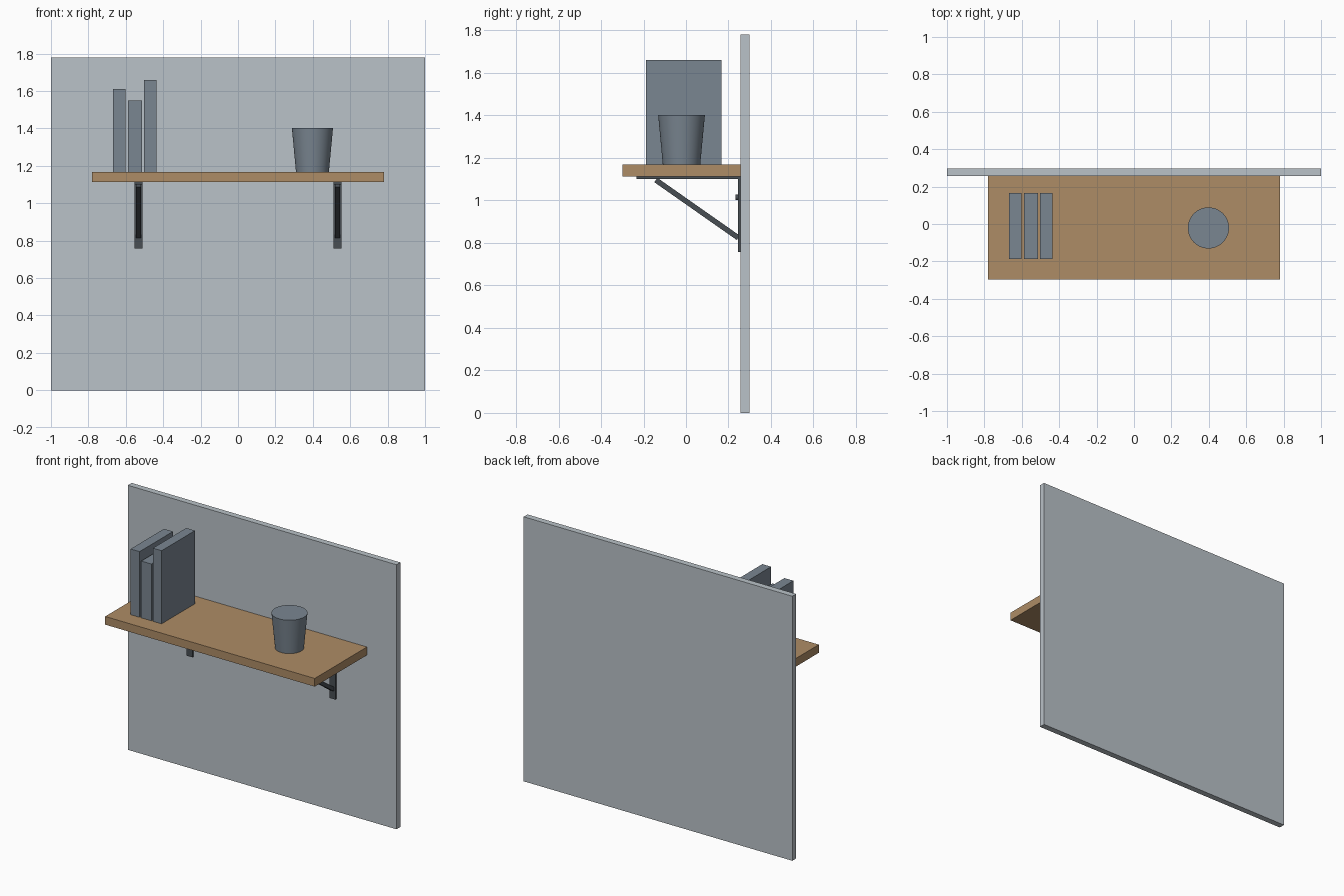
import bpy, math

if "Cube" in bpy.data.objects:
    bpy.data.objects.remove(bpy.data.objects["Cube"])


def lin(c):
    c /= 255
    return c / 12.92 if c <= 0.04045 else ((c + 0.055) / 1.055) ** 2.4


def material(name, r, g, b):
    m = bpy.data.materials.new(name)
    m.diffuse_color = (lin(r), lin(g), lin(b), 1)
    m.use_nodes = True
    m.node_tree.nodes["Principled BSDF"].inputs["Base Color"].default_value = m.diffuse_color
    return m


WALL = material("pale grey", 186, 194, 200)
WOOD = material("warm wood", 174, 140, 102)
SLATE = material("slate grey", 122, 134, 145)
METAL = material("dark metal", 72, 78, 84)


def finish(name, mat):
    ob = bpy.context.object
    ob.name = name
    ob.data.materials.append(mat)
    return ob


def box(name, x, y, z, mat):
    """Box from (min, max) ranges on each axis."""
    bpy.ops.mesh.primitive_cube_add(size=1, location=[sum(r) / 2 for r in (x, y, z)])
    ob = finish(name, mat)
    ob.scale = [r[1] - r[0] for r in (x, y, z)]
    bpy.ops.object.transform_apply(location=False, rotation=False, scale=True)
    return ob


# wall and shelf board
box("wall_panel", (-1, 1), (0.257, 0.298), (0, 1.78), WALL)
box("shelf_board", (-0.78, 0.78), (-0.298, 0.257), (1.113, 1.168), WOOD)

# brackets: wall plate, shelf plate, diagonal brace, screw head
for side, cx in (("left", -0.532), ("right", 0.532)):
    xr = (cx - 0.0225, cx + 0.0225)
    box(side + "_wall_plate", xr, (0.244, 0.257), (0.758, 1.113), METAL)
    box(side + "_shelf_plate", xr, (-0.233, 0.257), (1.101, 1.113), METAL)
    y0, z0, y1, z1 = -0.142, 1.096, 0.246, 0.824
    brace = box(side + "_brace", (cx - 0.0125, cx + 0.0125),
                (-0.5 * math.hypot(y1 - y0, z1 - z0), 0.5 * math.hypot(y1 - y0, z1 - z0)),
                (-0.0125, 0.0125), METAL)
    brace.location = (cx, (y0 + y1) / 2, (z0 + z1) / 2)
    brace.rotation_euler.x = math.atan2(z1 - z0, y1 - y0)
    bpy.ops.mesh.primitive_cylinder_add(vertices=16, radius=0.013, depth=0.012,
                                        location=(cx, 0.239, 1.014),
                                        rotation=(math.pi / 2, 0, 0))
    finish(side + "_screw_head", METAL)

# books
for i, (x0, x1, top) in enumerate([(-0.668, -0.601, 1.61),
                                   (-0.589, -0.512, 1.55),
                                   (-0.502, -0.437, 1.66)]):
    box(f"book_{i + 1}", (x0, x1), (-0.188, 0.167), (1.168, top), SLATE)

# tapered pot
bpy.ops.mesh.primitive_cone_add(vertices=48, radius1=0.088, radius2=0.11, depth=0.235,
                                location=(0.398, -0.021, 1.168 + 0.1175))
finish("plant_pot", SLATE)
bpy.ops.object.shade_smooth_by_angle(angle=math.radians(30))
